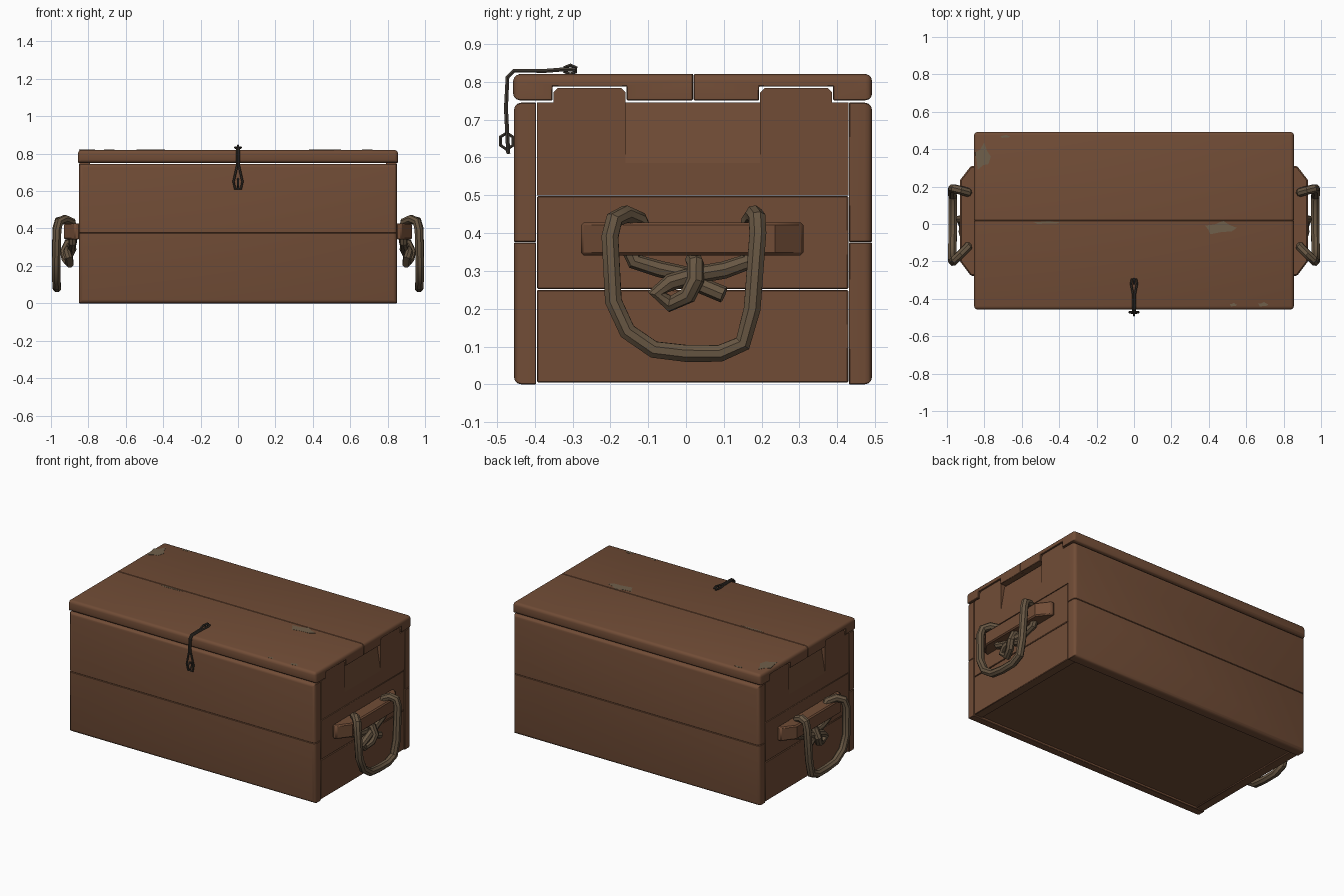
import bpy
import bmesh
import math
from mathutils import Vector

if "Cube" in bpy.data.objects:
    bpy.data.objects.remove(bpy.data.objects["Cube"])


def material(name, rgb):
    m = bpy.data.materials.new(name)
    m.use_nodes = True
    m.diffuse_color = (*rgb, 1)
    bsdf = m.node_tree.nodes["Principled BSDF"]
    bsdf.inputs["Base Color"].default_value = (*rgb, 1)
    bsdf.inputs["Roughness"].default_value = 0.8
    return m


WOOD = material("brown wood", (0.165, 0.073, 0.037))
ROPE = material("taupe rope", (0.135, 0.093, 0.055))
IRON = material("dark iron", (0.055, 0.045, 0.035))
WORN = material("worn wood", (0.16, 0.115, 0.07))

X = 0.85                      # half length of the body
FRONT, BACK = -0.455, 0.492   # outer faces
IN_F, IN_B = -0.394, 0.429    # inner faces of the long boards


def add_object(name, bm, mat):
    bmesh.ops.recalc_face_normals(bm, faces=bm.faces)
    me = bpy.data.meshes.new(name)
    bm.to_mesh(me)
    bm.free()
    me.materials.append(mat)
    ob = bpy.data.objects.new(name, me)
    bpy.context.collection.objects.link(ob)
    return ob


def smooth(ob):
    bpy.ops.object.select_all(action="DESELECT")
    ob.select_set(True)
    bpy.context.view_layer.objects.active = ob
    bpy.ops.object.shade_smooth_by_angle(angle=math.radians(35))


def prism(name, points, offset, mat=WOOD, round_edge=None, radius=0.02):
    """Extrude a polygon by offset; round the edges whose midpoint passes a rule."""
    bm = bmesh.new()
    face = bm.faces.new([bm.verts.new(p) for p in points])
    new = bmesh.ops.extrude_face_region(bm, geom=[face])["geom"]
    bmesh.ops.translate(bm, vec=offset,
                        verts=[v for v in new if isinstance(v, bmesh.types.BMVert)])
    if round_edge:
        edges = [e for e in bm.edges
                 if round_edge((e.verts[0].co + e.verts[1].co) / 2)]
        bmesh.ops.bevel(bm, geom=edges, offset=radius, segments=3,
                        profile=0.5, affect="EDGES", clamp_overlap=True)
    return add_object(name, bm, mat)


def soften(ob, width=0.003):
    b = ob.modifiers.new("soft edges", "BEVEL")
    b.width, b.segments = width, 1
    b.limit_method, b.angle_limit = "ANGLE", math.radians(40)


def mirror(ob):
    ob.modifiers.new("both ends", "MIRROR")


def rect(x, y0, y1, z0, z1):
    return [(x, y0, z0), (x, y1, z0), (x, y1, z1), (x, y0, z1)]


def near(a, b):
    return abs(a - b) < 0.001


# Long front and back boards, rounded on the outside except at the seam
for side, outer, inner in (("front", FRONT, IN_F - 0.002), ("back", BACK, IN_B + 0.002)):
    for level, z0, z1, seam in (("lower", 0, 0.375, 0.375), ("upper", 0.377, 0.745, 0.377)):
        board = prism(f"{side}_{level}_board", rect(-X, inner, outer, z0, z1), (2 * X, 0, 0),
                      round_edge=lambda m: near(m.y, outer) and not near(m.z, seam))
        soften(board, 0.002)
        smooth(board)

# Plain end boards
for level, z0, z1 in (("lower", 0.005, 0.25), ("middle", 0.252, 0.498)):
    board = prism(f"end_{level}_board", rect(X - 0.06, IN_F, IN_B, z0, z1), (0.058, 0, 0))
    soften(board)
    mirror(board)
    smooth(board)

# Upper end boards with two tabs that reach into the lid
TABS = ((-0.35, -0.16), (0.196, 0.386))
outline = [(IN_F, 0.5), (IN_B, 0.5), (IN_B, 0.745)]
for a, b in reversed(TABS):
    outline += [(b, 0.745), (b, 0.772), (b - 0.012, 0.784),
                (a + 0.012, 0.784), (a, 0.772), (a, 0.745)]
outline.append((IN_F, 0.745))
top_end = prism("end_upper_board", [(X - 0.06, y, z) for y, z in outline], (0.058, 0, 0))

# Sloping finger grip cut between the tabs
cutter = prism("grip_cutter", [(X - 0.002, -0.16, 0.585), (X + 0.1, -0.16, 0.585),
                               (X + 0.1, -0.16, 0.85), (X - 0.047, -0.16, 0.85)],
               (0, 0.356, 0))
cutter.hide_render = True
cutter.hide_viewport = True
cut = top_end.modifiers.new("finger grip", "BOOLEAN")
cut.object, cut.solver = cutter, "EXACT"
mirror(top_end)
smooth(top_end)

# Floor
floor = prism("floor", rect(-X + 0.06, IN_F, IN_B, 0.012, 0.04), (2 * X - 0.12, 0, 0))

# Lid boards, notched underneath for the tabs
LID0, LID1, SEAM, LX = 0.751, 0.82, 0.019, X + 0.005
for side, outer, seam, (a, b) in (("front", FRONT - 0.002, SEAM - 0.001, TABS[0]),
                                  ("back", BACK, SEAM + 0.001, TABS[1])):
    y0, y1 = sorted((outer, seam))
    section = [(y0, LID0), (a - 0.003, LID0), (a - 0.003, 0.788), (b + 0.003, 0.788),
               (b + 0.003, LID0), (y1, LID0), (y1, LID1), (y0, LID1)]
    lid = prism(f"lid_{side}_board", [(-LX, y, z) for y, z in section], (2 * LX, 0, 0),
                round_edge=lambda m: near(m.y, outer) or
                (near(abs(m.x), LX) and near(m.z, LID1)), radius=0.018)
    soften(lid, 0.002)
    smooth(lid)

# Worn patches on the lid: centre, half size
random_edge = (1.0, 0.7, 1.1, 0.6, 0.95, 0.75, 1.15, 0.65, 0.9)
for i, (x, y, w, h) in enumerate(((-0.81, 0.36, 0.045, 0.07), (0.46, -0.02, 0.09, 0.035),
                                  (-0.47, 0.008, 0.08, 0.008), (0.69, -0.43, 0.03, 0.012),
                                  (0.53, -0.432, 0.02, 0.01), (-0.69, 0.468, 0.03, 0.008))):
    pts = []
    for k, r in enumerate(random_edge):
        t = math.tau * k / len(random_edge)
        pts.append((x + w * r * math.cos(t), y + h * r * math.sin(t), LID1 - 0.002))
    prism(f"worn_patch_{i + 1}", pts, (0, 0, 0.003), WORN)

# Handle cleats with slanted ends
cleat = prism("handle_cleat", [(X - 0.004, -0.277, 0.341), (X + 0.022, -0.277, 0.341),
                               (X + 0.08, -0.2, 0.341), (X + 0.08, 0.235, 0.341),
                               (X + 0.022, 0.31, 0.341), (X - 0.004, 0.31, 0.341)],
              (0, 0, 0.087))
soften(cleat, 0.007)
mirror(cleat)
smooth(cleat)


def tube(name, points, radius, mat, cyclic=False, both=False, sides=2):
    cu = bpy.data.curves.new(name, "CURVE")
    cu.dimensions = "3D"
    cu.bevel_depth, cu.bevel_resolution = radius, sides
    cu.use_fill_caps = True
    sp = cu.splines.new("POLY")
    sp.points.add(len(points) - 1)
    for p, co in zip(sp.points, points):
        p.co = (*co, 1)
    sp.use_cyclic_u = cyclic
    cu.materials.append(mat)
    ob = bpy.data.objects.new(name, cu)
    bpy.context.collection.objects.link(ob)
    bpy.ops.object.select_all(action="DESELECT")
    ob.select_set(True)
    bpy.context.view_layer.objects.active = ob
    bpy.ops.object.convert(target="MESH")
    ob = bpy.context.object
    if both:
        mirror(ob)
    smooth(ob)


# Rope loops hanging from the cleats
tube("rope_loop", [(0.885, -0.11, 0.40), (0.89, -0.125, 0.435), (0.925, -0.16, 0.45),
                   (0.957, -0.19, 0.435), (0.967, -0.201, 0.39), (0.972, -0.192, 0.22),
                   (0.972, -0.155, 0.14), (0.97, -0.085, 0.092), (0.968, 0.0, 0.082),
                   (0.968, 0.09, 0.082), (0.97, 0.15, 0.108), (0.973, 0.175, 0.2),
                   (0.97, 0.19, 0.40), (0.96, 0.188, 0.44), (0.925, 0.18, 0.45),
                   (0.89, 0.17, 0.435), (0.885, 0.165, 0.40)], 0.024, ROPE, both=True)

# Knotted rope ends under the cleats
tube("rope_knot_left_end", [(0.885, -0.15, 0.36), (0.885, -0.135, 0.325), (0.89, -0.07, 0.305),
                            (0.885, 0.0, 0.29), (0.9, 0.045, 0.26), (0.91, 0.1, 0.237)],
     0.022, ROPE, both=True)
tube("rope_knot_right_end", [(0.885, 0.18, 0.36), (0.885, 0.165, 0.325), (0.89, 0.1, 0.302),
                             (0.905, 0.03, 0.29), (0.915, -0.04, 0.27), (0.905, -0.078, 0.243),
                             (0.9, -0.042, 0.213), (0.92, 0.005, 0.235), (0.93, 0.025, 0.275),
                             (0.91, 0.025, 0.32), (0.88, 0.02, 0.33)], 0.023, ROPE, both=True)

# Wire hasp: eye on the lid, two strands, teardrop loop at the front
half = [(0.012, -0.295, 0.833), (0.016, -0.32, 0.833), (0.006, -0.37, 0.829),
        (0.005, -0.455, 0.829), (0.005, -0.472, 0.812), (0.006, -0.476, 0.73),
        (0.024, -0.472, 0.65), (0.016, -0.47, 0.613)]
tube("wire_hasp", half + [(-x, y, z) for x, y, z in reversed(half)], 0.006, IRON,
     cyclic=True, sides=1)

# Staples holding the hasp
for name, y, z, ry, rz in (("lid_staple", -0.306, 0.832, 0.017, 0.012),
                           ("front_staple", -0.474, 0.643, 0.019, 0.022)):
    ring = [(0, y + ry * math.cos(math.tau * k / 6 + 0.5), z + rz * math.sin(math.tau * k / 6 + 0.5))
            for k in range(6)]
    tube(name, ring, 0.005, IRON, cyclic=True, sides=1)
